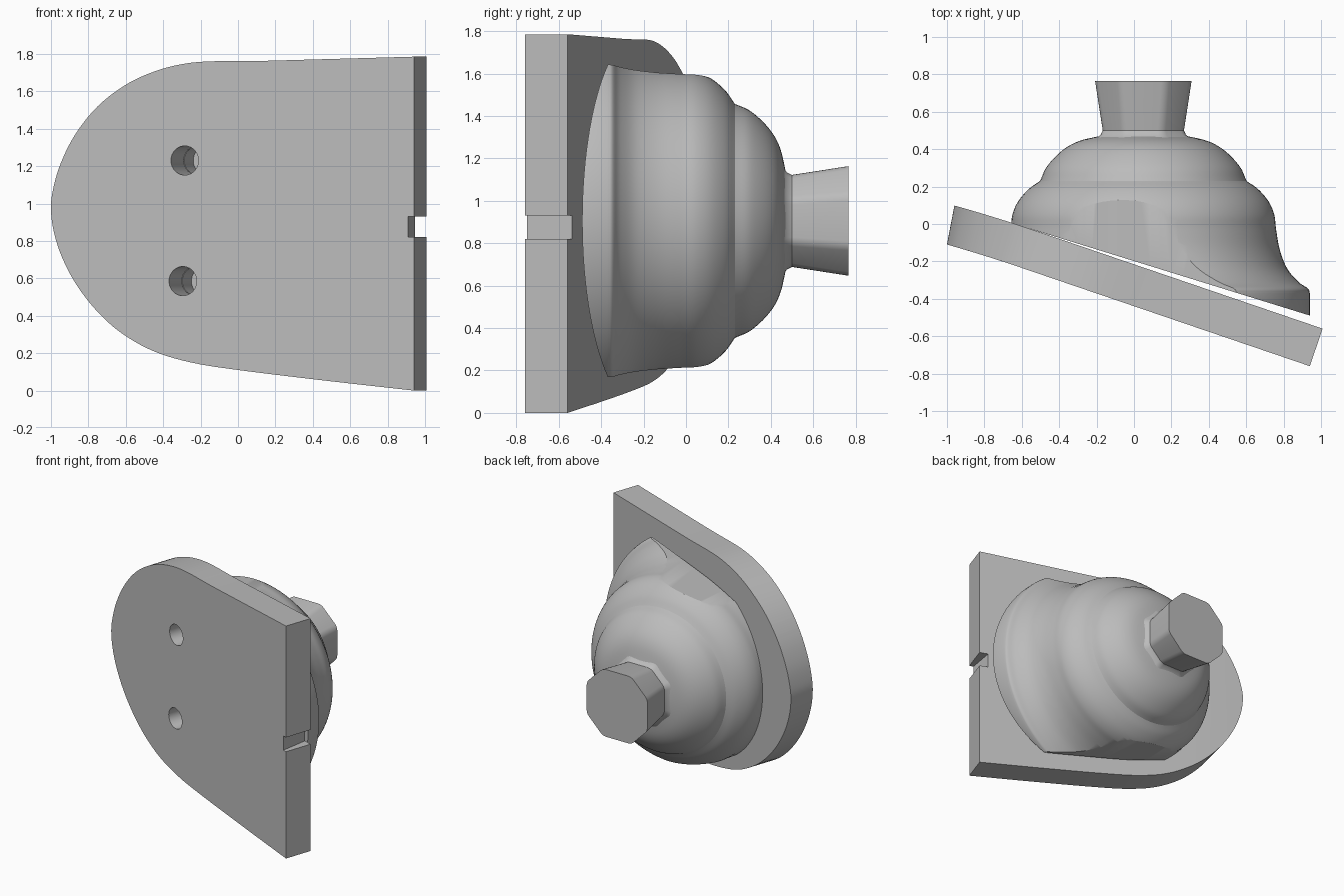
import bpy, bmesh, math
from mathutils import Vector, Matrix

cube = bpy.data.objects.get("Cube")
if cube:
    bpy.data.objects.remove(cube, do_unlink=True)

grey = bpy.data.materials.new("plain_grey")
grey.use_nodes = True
grey.diffuse_color = (0.5, 0.5, 0.5, 1)
grey.node_tree.nodes["Principled BSDF"].inputs["Base Color"].default_value = (0.5, 0.5, 0.5, 1)

AXIS_X, AXIS_Z = 0.05, 0.905
NORMAL = Vector((0.323, 0.946, 0))


def finish(bm, name):
    bmesh.ops.recalc_face_normals(bm, faces=bm.faces[:])
    mesh = bpy.data.meshes.new(name)
    bm.to_mesh(mesh)
    bm.free()
    obj = bpy.data.objects.new(name, mesh)
    bpy.context.collection.objects.link(obj)
    mesh.materials.append(grey)
    return obj


def smooth(points, steps=5):
    """Catmull-Rom curve through 2D points."""
    pts = [Vector(p) for p in points]
    pts = [2 * pts[0] - pts[1]] + pts + [2 * pts[-1] - pts[-2]]
    out = []
    for a, b, c, d in zip(pts, pts[1:], pts[2:], pts[3:]):
        for i in range(steps):
            t = i / steps
            out.append(0.5 * (2 * b + (c - a) * t + (2 * a - 5 * b + 4 * c - d) * t ** 2
                              + (3 * b - a - 3 * c + d) * t ** 3))
    return out + [pts[-2]]


def prism(name, corners, offset):
    """Extrude a flat polygon of 3D corners by an offset."""
    bm = bmesh.new()
    face = bm.faces.new([bm.verts.new(c) for c in corners])
    geom = bmesh.ops.extrude_face_region(bm, geom=[face])["geom"]
    bmesh.ops.translate(bm, vec=offset, verts=[g for g in geom if isinstance(g, bmesh.types.BMVert)])
    return finish(bm, name)


def cut(obj, cutter, operation="DIFFERENCE"):
    mod = obj.modifiers.new("cut", "BOOLEAN")
    mod.operation, mod.object, mod.solver = operation, cutter, "EXACT"
    bpy.context.view_layer.objects.active = obj
    bpy.ops.object.modifier_apply(modifier=mod.name)
    cutter.hide_render = True


def shade(obj, degrees=30):
    bpy.ops.object.select_all(action="DESELECT")
    obj.select_set(True)
    bpy.context.view_layer.objects.active = obj
    bpy.ops.object.shade_smooth_by_angle(angle=math.radians(degrees))


# Mounting plate: rounded outline, slightly bent towards its round end
outline = smooth([(0.94, 1.785), (0.4, 1.77), (0.1, 1.762), (-0.15, 1.76), (-0.3, 1.745),
                  (-0.45, 1.705), (-0.6, 1.635), (-0.75, 1.52), (-0.87, 1.37), (-0.95, 1.21),
                  (-0.99, 1.07), (-1, 0.97), (-0.985, 0.85), (-0.94, 0.71), (-0.86, 0.56),
                  (-0.75, 0.42), (-0.62, 0.305), (-0.45, 0.21), (-0.25, 0.15), (0, 0.11),
                  (0.45, 0.055), (0.94, 0)])


def front_y(x):
    return -0.76 - 0.341 * (x - 0.94) - 0.07 * max(0, -0.6 - x) ** 2


bm = bmesh.new()
bm.faces.new([bm.verts.new((p.x, 0, p.y)) for p in outline])
for i in range(8):
    bmesh.ops.bisect_plane(bm, geom=bm.verts[:] + bm.edges[:] + bm.faces[:],
                           plane_co=(-0.6 - 0.05 * i, 0, 0), plane_no=(1, 0, 0))
for v in bm.verts:
    v.co.y = front_y(v.co.x)
geom = bmesh.ops.extrude_face_region(bm, geom=bm.faces[:])["geom"]
for v in [g for g in geom if isinstance(g, bmesh.types.BMVert)]:
    bend = Matrix.Rotation(0.35 * max(0, -0.6 - v.co.x), 3, "Z")
    v.co += (bend @ NORMAL) * 0.212
plate = finish(bm, "mounting_plate")

# Edge notch through the plate
notch = prism("notch_cutter", [(0.9, -0.81, 0.82), (0.955, -0.48, 0.82),
                               (1.1, -0.48, 0.82), (1.1, -0.81, 0.82)], (0, 0, 0.11))
cut(plate, notch)

# Stepped body: a turned bell with a flared foot, profile as (radius, y)
dome = smooth([(0.215, 0.474), (0.345, 0.443), (0.435, 0.392), (0.515, 0.308), (0.552, 0.23)])
bell = smooth([(0.552, 0.23), (0.615, 0.185), (0.67, 0.12), (0.7, 0.05), (0.71, -0.03),
               (0.73, -0.14), (0.77, -0.24), (0.83, -0.31), (0.88, -0.345), (0.89, -0.37)])
profile = [Vector((0, 0.474))] + dome + bell[1:] + [Vector((0.89, -0.9)), Vector((0, -0.9))]
bm = bmesh.new()
ring = [bm.verts.new((AXIS_X + p.x, p.y, AXIS_Z)) for p in profile]
edges = [bm.edges.new(pair) for pair in zip(ring, ring[1:])]
bmesh.ops.spin(bm, geom=ring + edges, cent=(AXIS_X, 0, AXIS_Z), axis=(0, 1, 0),
               angle=math.tau, steps=96, use_merge=True)
bmesh.ops.remove_doubles(bm, verts=bm.verts[:], dist=0.0005)
# Slanted underside facing the plate
res = bmesh.ops.bisect_plane(bm, geom=bm.verts[:] + bm.edges[:] + bm.faces[:],
                             plane_co=(-0.6, -0.012, 0), plane_no=(-0.31, -1, 0), clear_outer=True)
bmesh.ops.holes_fill(bm, edges=[e for e in bm.edges if e.is_boundary])
body = finish(bm, "bell_body")

# Trim the top and bottom of the body to a gently flaring width
half = smooth([(-0.9, 0.46), (-0.35, 0.59), (-0.2, 0.627), (-0.05, 0.657), (0.2, 0.692),
               (0.55, 0.737), (1.1, 0.8)])
trim = prism("trim_cutter", [(p.x, -1.2, AXIS_Z + p.y) for p in half]
             + [(p.x, -1.2, AXIS_Z - p.y) for p in reversed(half)], (0, 2, 0))
cut(body, trim, "INTERSECT")

# Screw holes through the plate, ending blind in the body
for label, x, z in (("upper", -0.285, 1.23), ("lower", -0.295, 0.585)):
    bm = bmesh.new()
    bmesh.ops.create_cone(bm, cap_ends=True, segments=40, radius1=0.078, radius2=0.078, depth=0.5)
    turn = NORMAL.to_track_quat("Z", "Y").to_matrix().to_4x4()
    spot = Vector((x, front_y(x), z)) + NORMAL * 0.12
    bmesh.ops.transform(bm, matrix=Matrix.Translation(spot) @ turn, verts=bm.verts[:])
    hole = finish(bm, label + "_hole_cutter")
    cut(plate, hole)
    cut(body, hole)

# Flared eight-sided knob with softened corners
bm = bmesh.new()
loops = []
for y, a in ((0.46, 0.25), (0.476, 0.228), (0.5, 0.217), (0.765, 0.258)):
    b = a * 0.47
    corners = [(a, -b), (a, b), (b, a), (-b, a), (-a, b), (-a, -b), (-b, -a), (b, -a)]
    loops.append([bm.verts.new((AXIS_X + u, y, AXIS_Z + w)) for u, w in corners])
for low, high in zip(loops, loops[1:]):
    for i in range(8):
        j = (i + 1) % 8
        bm.faces.new((low[i], low[j], high[j], high[i]))
bm.faces.new(loops[0])
bm.faces.new(loops[-1])
long_edges = [bm.edges.get((lo[i], hi[i])) for lo, hi in zip(loops, loops[1:]) for i in range(8)]
bmesh.ops.bevel(bm, geom=long_edges, offset=0.025, segments=3, profile=0.5, affect="EDGES")
knob = finish(bm, "knob")

for part in (plate, body, knob):
    shade(part)

# Cutters are no longer needed
for obj in [o for o in bpy.data.objects if o.name.endswith("_cutter")]:
    bpy.data.objects.remove(obj, do_unlink=True)
